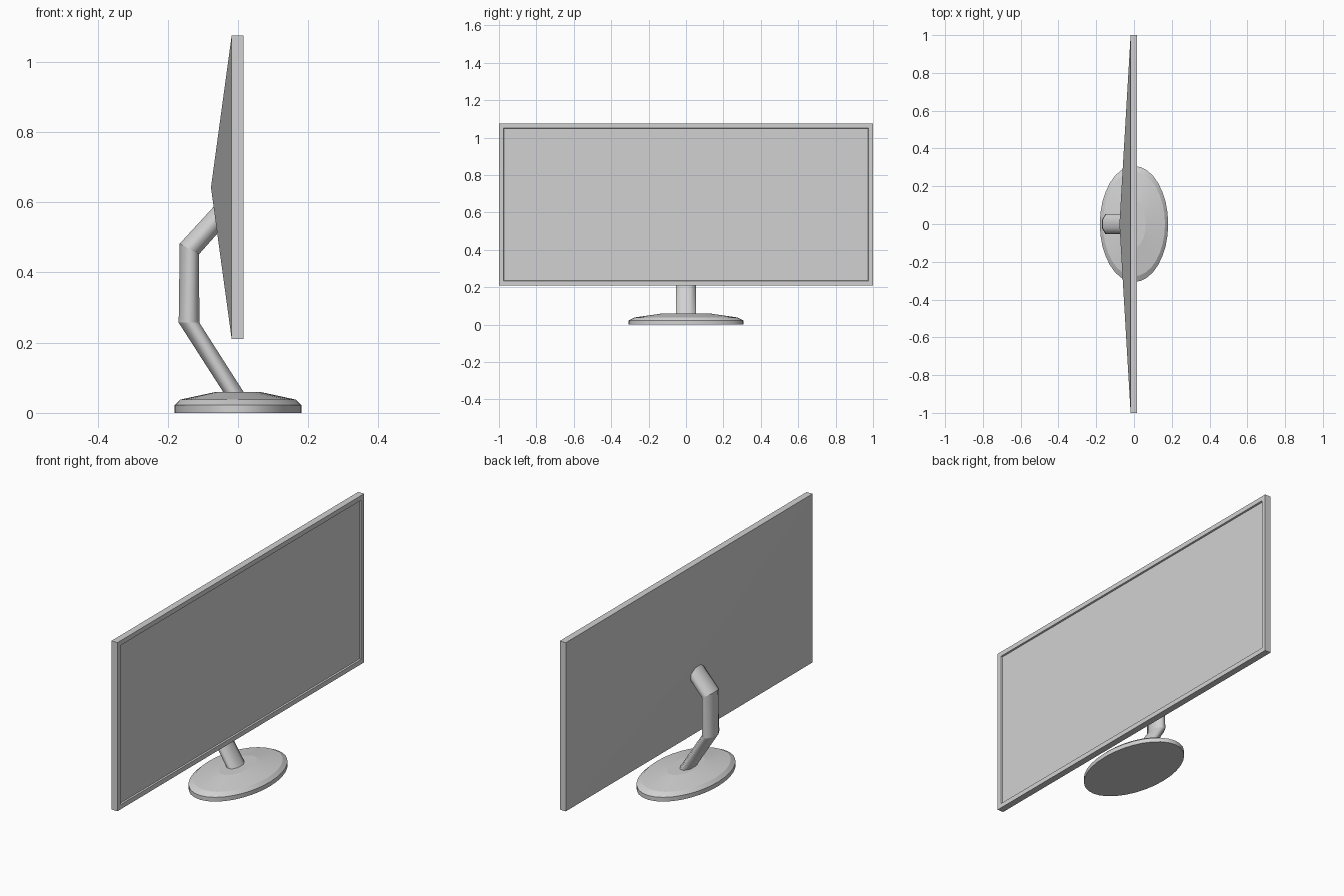
import bpy, bmesh, math
from mathutils import Vector

if "Cube" in bpy.data.objects:
    bpy.data.objects.remove(bpy.data.objects["Cube"])

grey = bpy.data.materials.new("plain grey")
grey.diffuse_color = (0.64, 0.64, 0.64, 1)
grey.use_nodes = True
grey.node_tree.nodes["Principled BSDF"].inputs["Base Color"].default_value = grey.diffuse_color


def finish(bm, name):
    bmesh.ops.recalc_face_normals(bm, faces=bm.faces)
    me = bpy.data.meshes.new(name)
    bm.to_mesh(me)
    bm.free()
    ob = bpy.data.objects.new(name, me)
    bpy.context.collection.objects.link(ob)
    me.materials.append(grey)
    return ob


def loft(rings, name, sharp_rings=()):
    """Join equal closed rings of points, capping both ends."""
    bm = bmesh.new()
    loops = [[bm.verts.new(p) for p in r] for r in rings]
    n = len(loops[0])
    for a, b in zip(loops, loops[1:]):
        for i in range(n):
            j = (i + 1) % n
            bm.faces.new((a[i], a[j], b[j], b[i])).smooth = True
    bm.faces.new(loops[0][::-1])
    bm.faces.new(loops[-1])
    for k in sharp_rings:
        for i in range(n):
            bm.edges.get((loops[k][i], loops[k][(i + 1) % n])).smooth = False
    return finish(bm, name)


# Display: thin slab with recessed screen and shallow pyramid back
bm = bmesh.new()
corners = [(-1, 0.21), (1, 0.21), (1, 1.075), (-1, 1.075)]
front = [bm.verts.new((0.016, y, z)) for y, z in corners]
back = [bm.verts.new((-0.018, y, z)) for y, z in corners]
apex = bm.verts.new((-0.077, 0, 0.642))
screen = bm.faces.new(front)
for i in range(4):
    j = (i + 1) % 4
    bm.faces.new((front[i], back[i], back[j], front[j]))
    bm.faces.new((back[i], apex, back[j]))
bmesh.ops.recalc_face_normals(bm, faces=bm.faces)
bmesh.ops.inset_region(bm, faces=[screen], thickness=0.034)
bmesh.ops.inset_region(bm, faces=[screen], thickness=0.003, depth=-0.008)
finish(bm, "display")

# Base: oval dish with a stepped rim (x radius, y radius, height)
profile = [(0.181, 0.307, 0), (0.181, 0.307, 0.022),
           (0.164, 0.277, 0.038), (0.062, 0.125, 0.06)]
N = 32
rings = [[(rx * math.cos(math.tau * i / N), ry * math.sin(math.tau * i / N), z)
          for i in range(N)] for rx, ry, z in profile]
loft(rings, "base", sharp_rings=(0, 1, 2))

# Arm: bent eight-sided oval tube, each ring given by its back and front (x, z)
sections = [((-0.036, 0.05), (0.022, 0.05)),
            ((-0.169, 0.257), (-0.110, 0.257)),
            ((-0.166, 0.482), (-0.111, 0.452)),
            ((-0.054, 0.604), (-0.013, 0.562))]
S = 8
k = 1 / math.cos(math.pi / S)
rings = []
for (x0, z0), (x1, z1) in sections:
    a, b = Vector((x0, 0, z0)), Vector((x1, 0, z1))
    mid, half = (a + b) / 2, (b - a) / 2
    ring = []
    for i in range(S):
        t = math.tau * (i + 0.5) / S
        ring.append(mid + half * k * math.cos(t)
                    + Vector((0, 0.053 * k * math.sin(t), 0)))
    rings.append(ring)
loft(rings, "stand_arm", sharp_rings=(0, 1, 2, 3))
